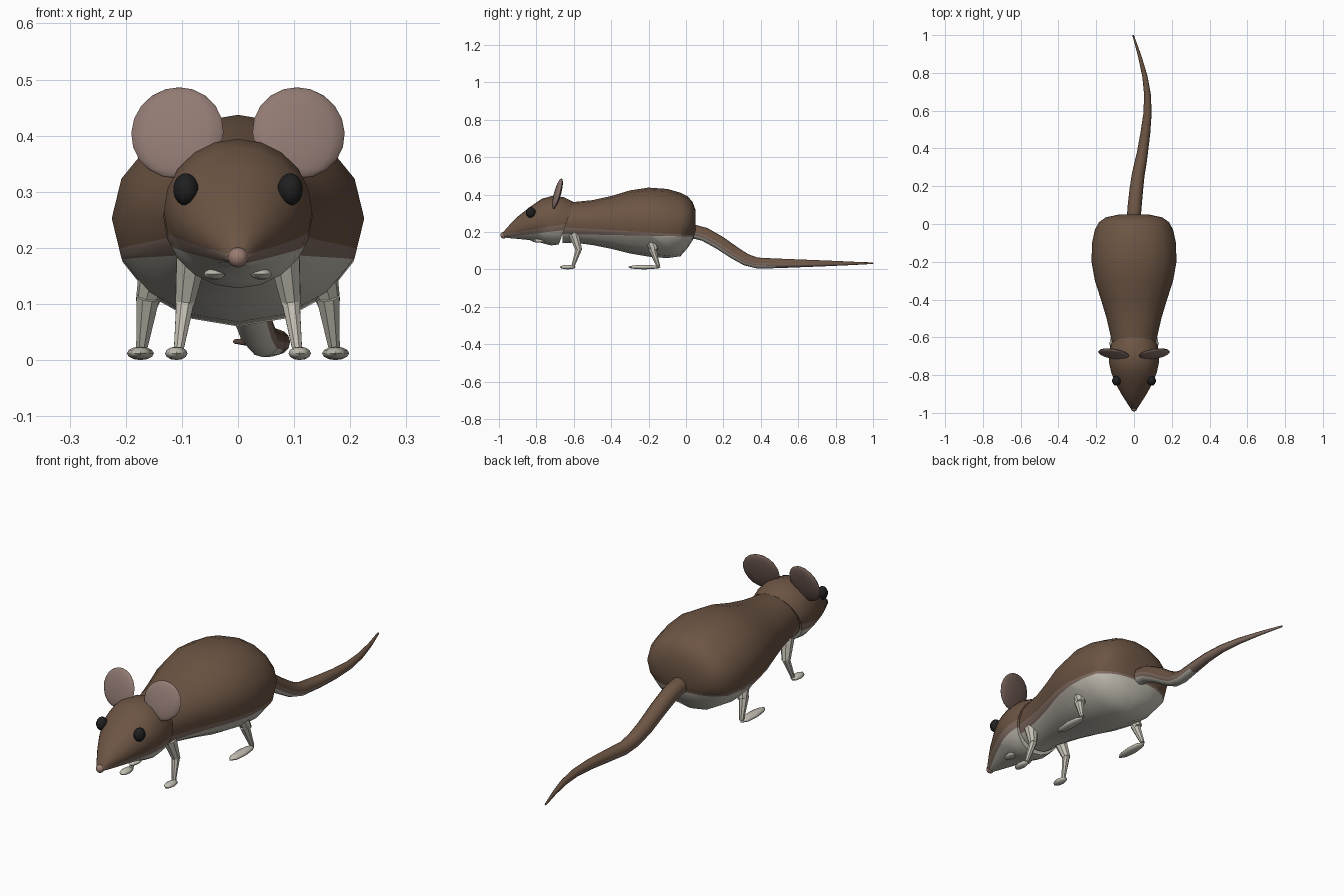
import bpy, bmesh, math
from mathutils import Vector, Matrix

if "Cube" in bpy.data.objects:
    bpy.data.objects.remove(bpy.data.objects["Cube"])


def mat(name, rgb):
    m = bpy.data.materials.new(name)
    m.diffuse_color = (*rgb, 1)
    m.use_nodes = True
    m.node_tree.nodes["Principled BSDF"].inputs["Base Color"].default_value = m.diffuse_color
    return m


BROWN = mat("brown fur", (0.150, 0.090, 0.057))
TAN = mat("tan fur", (0.225, 0.155, 0.125))
PALE = mat("pale belly", (0.56, 0.53, 0.46))
EAR = mat("ear pink", (0.285, 0.195, 0.170))
EARB = mat("ear back", (0.160, 0.105, 0.088))
EYE = mat("eye black", (0.014, 0.014, 0.015))
NOSE = mat("nose pink", (0.32, 0.20, 0.165))


def finish(bm, name, mats, angle=40):
    bmesh.ops.recalc_face_normals(bm, faces=bm.faces)
    me = bpy.data.meshes.new(name)
    bm.to_mesh(me)
    bm.free()
    for m in mats:
        me.materials.append(m)
    ob = bpy.data.objects.new(name, me)
    bpy.context.collection.objects.link(ob)
    bpy.ops.object.select_all(action='DESELECT')
    ob.select_set(True)
    bpy.context.view_layer.objects.active = ob
    bpy.ops.object.shade_smooth_by_angle(angle=math.radians(angle))
    return ob


def loft(rings):
    """Skin a list of point rings, with capped ends."""
    bm = bmesh.new()
    vs = [[bm.verts.new(p) for p in r] for r in rings]
    n = len(vs[0])
    for a, b in zip(vs, vs[1:]):
        for i in range(n):
            bm.faces.new((a[i], a[(i + 1) % n], b[(i + 1) % n], b[i]))
    bm.faces.new(vs[0])
    bm.faces.new(vs[-1])
    return bm


def ring(w, yt, zt, yb, zb, n=16):
    """Elliptic ring from a top point to a bottom point, half width w."""
    out = []
    for i in range(n):
        a = math.tau * i / n
        k = (1 + math.sin(a)) / 2
        out.append((w * math.cos(a), yb + (yt - yb) * k, zb + (zt - zb) * k))
    return out


def paint_bands(bm, lines):
    """Cut along sloping planes; material rises by one below each line."""
    cuts = []
    for (y0, z0), (y1, z1) in lines:
        co = Vector((0, y0, z0))
        no = Vector((0, -(z1 - z0), y1 - y0)).normalized()
        bmesh.ops.bisect_plane(bm, geom=bm.verts[:] + bm.edges[:] + bm.faces[:],
                               dist=1e-5, plane_co=co, plane_no=no)
        cuts.append((co, no))
    for f in bm.faces:
        c = f.calc_center_median()
        f.material_index = sum((c - co).dot(no) < 0 for co, no in cuts)


def ellipsoid(name, loc, radii, mats, rot=None, seg=16, rings=10, rule=None):
    bm = bmesh.new()
    bmesh.ops.create_uvsphere(bm, u_segments=seg, v_segments=rings, radius=1)
    if rule:
        for f in bm.faces:
            f.material_index = rule(f.calc_center_median())
    m = Matrix.Translation(loc) @ (rot or Matrix()) @ Matrix.Diagonal((*radii, 1))
    bmesh.ops.transform(bm, matrix=m, verts=bm.verts)
    return finish(bm, name, mats, 60)


def limb(name, a, b, r1, r2):
    a, b = Vector(a), Vector(b)
    d = b - a
    bm = bmesh.new()
    bmesh.ops.create_cone(bm, cap_ends=True, segments=8, radius1=r1, radius2=r2, depth=d.length)
    m = Matrix.Translation((a + b) / 2) @ d.to_track_quat('Z', 'Y').to_matrix().to_4x4()
    bmesh.ops.transform(bm, matrix=m, verts=bm.verts)
    return finish(bm, name, [PALE])


# Body: y, half width, top, bottom
body = [(-.66, .11, .35, .14), (-.6, .122, .36, .143), (-.5, .145, .37, .13),
        (-.4, .175, .392, .11), (-.3, .207, .422, .085), (-.2, .225, .437, .068),
        (-.1, .222, .43, .06), (-.03, .207, .41, .07), (.01, .185, .39, .115),
        (.035, .15, .36, .155), (.05, .08, .32, .2)]
bm = loft([ring(w, y, t, y, b) for y, w, t, b in body])
paint_bands(bm, [((-.62, .222), (.05, .183)), ((-.62, .188), (.05, .175))])
finish(bm, "body", [BROWN, TAN, PALE], 60)

# Head: half width, top y z, bottom y z
head = [(.012, -.985, .19, -.985, .172), (.04, -.94, .242, -.945, .167),
        (.067, -.9, .282, -.9, .163), (.1, -.83, .337, -.85, .158),
        (.121, -.77, .378, -.8, .15), (.132, -.71, .394, -.76, .138),
        (.133, -.65, .385, -.72, .128), (.124, -.6, .36, -.68, .133)]
bm = loft([ring(*h, n=20) for h in head])
paint_bands(bm, [((-.97, .19), (-.65, .242)), ((-.97, .172), (-.65, .21))])
finish(bm, "head", [BROWN, TAN, PALE], 60)
ellipsoid("nose", (0, -.975, .183), (.018, .018, .018), [NOSE], seg=12, rings=8)

# Tail: x, y, z, radius
tail = [(0, .0, .2, .036), (.0, .05, .2, .037), (.004, .1, .187, .037), (.012, .18, .142, .036),
        (.022, .26, .088, .034), (.034, .32, .052, .032), (.045, .38, .034, .029),
        (.06, .48, .032, .026), (.071, .58, .032, .022), (.072, .68, .032, .018),
        (.058, .78, .032, .014), (.03, .89, .032, .009), (-.005, 1.0, .033, .004)]
rings = []
for i, (x, y, z, r) in enumerate(tail):
    p, q = Vector(tail[max(i - 1, 0)][:3]), Vector(tail[min(i + 1, len(tail) - 1)][:3])
    t = (q - p).normalized()
    side = t.cross(Vector((0, 0, 1))).normalized()
    up = side.cross(t)
    rings.append([Vector((x, y, z)) + r * (math.cos(a) * side + math.sin(a) * up)
                  for a in (math.tau * k / 12 for k in range(12))])
bm = loft(rings)
bm.normal_update()
bmesh.ops.recalc_face_normals(bm, faces=bm.faces)
for f in bm.faces:
    f.material_index = 0 if f.normal.z > -.1 else 1 if f.normal.z > -.4 or f.calc_center_median().y > .5 else 2
finish(bm, "tail", [BROWN, TAN, PALE], 60)

for s, tag in ((1, "left"), (-1, "right")):
    # Ears: thin tilted discs, pink in front
    rot = Matrix.Rotation(s * math.radians(8), 4, 'Z') @ Matrix.Rotation(math.radians(-15), 4, 'X')
    ellipsoid(tag + "_ear", (s * .108, -.687, .405), (.083, .016, .084), [EAR, EARB], rot,
              rule=lambda c: int(c.y > 0))
    # Eyes
    ellipsoid(tag + "_eye", (s * .093, -.83, .304), (.023, .026, .029), [EYE], seg=14)
    # Chin pads
    ellipsoid(tag + "_chin_pad", (s * .042, -.785, .153), (.02, .04, .01), [PALE], seg=10, rings=6)
    # Front leg
    limb(tag + "_front_upper_leg", (s * .082, -.6, .19), (s * .095, -.572, .1), .03, .018)
    limb(tag + "_front_lower_leg", (s * .093, -.572, .112), (s * .106, -.605, .016), .018, .009)
    ellipsoid(tag + "_front_paw", (s * .11, -.632, .012), (.02, .042, .012), [PALE], seg=8, rings=6)
    # Rear leg
    limb(tag + "_rear_upper_leg", (s * .14, -.2, .18), (s * .163, -.168, .1), .036, .02)
    limb(tag + "_rear_lower_leg", (s * .16, -.182, .112), (s * .172, -.147, .016), .022, .01)
    ellipsoid(tag + "_rear_foot", (s * .174, -.223, .012), (.024, .087, .012), [PALE], seg=8, rings=6)
